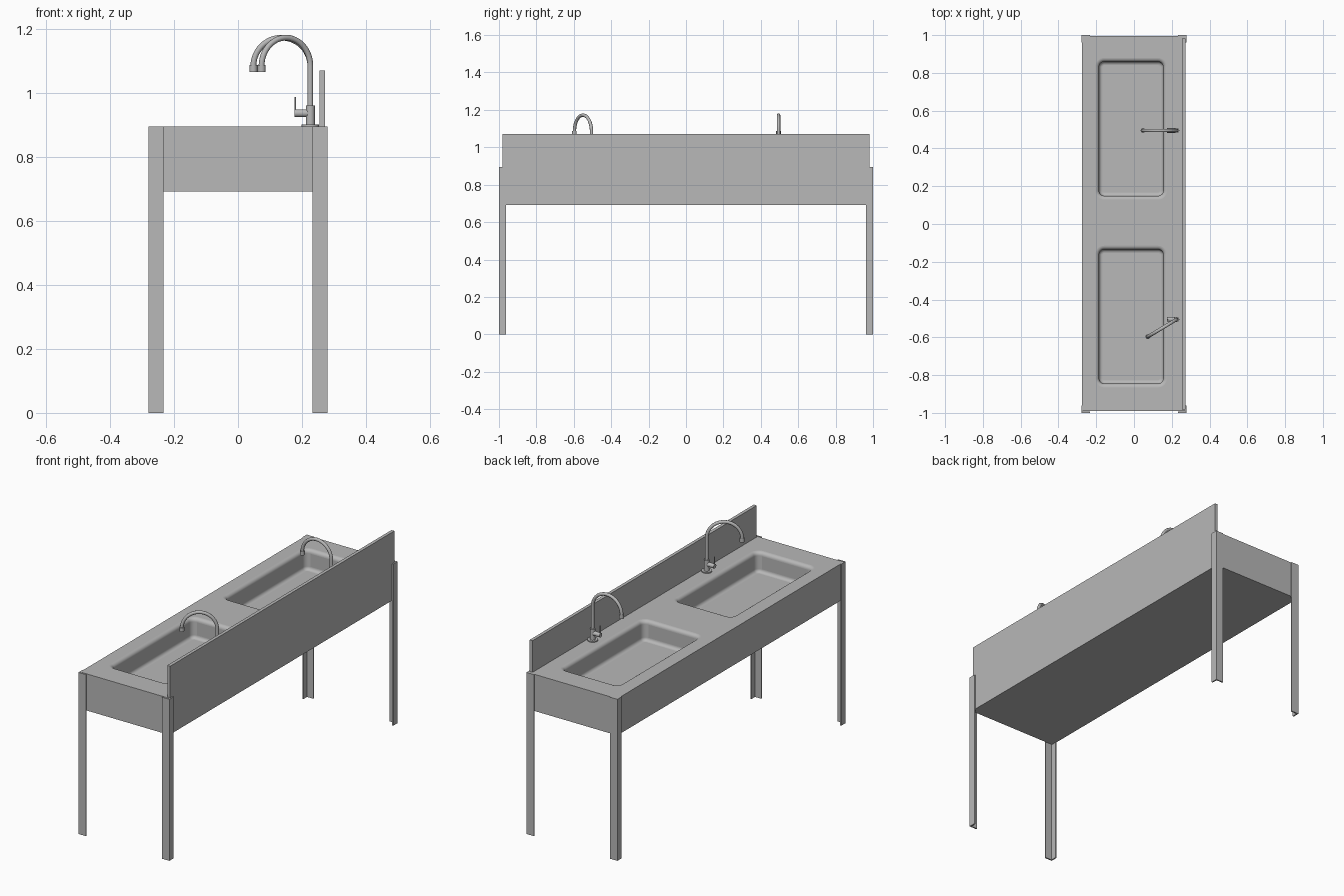
import bpy, bmesh
from math import sin, cos, pi, radians
from mathutils import Vector

cube = bpy.data.objects.get("Cube")
if cube:
    bpy.data.objects.remove(cube, do_unlink=True)

steel = bpy.data.materials.new("brushed_steel")
steel.use_nodes = True
GREY = (0.48, 0.48, 0.48, 1)
steel.diffuse_color = GREY
steel.node_tree.nodes["Principled BSDF"].inputs["Base Color"].default_value = GREY

TOP, BOTTOM = 0.895, 0.692          # counter heights
X0, X1, Y0, Y1 = -0.275, 0.272, -0.99, 0.995


def finish(name, bm, smooth=True):
    bmesh.ops.recalc_face_normals(bm, faces=bm.faces[:])
    mesh = bpy.data.meshes.new(name)
    bm.to_mesh(mesh)
    bm.free()
    mesh.materials.append(steel)
    obj = bpy.data.objects.new(name, mesh)
    bpy.context.collection.objects.link(obj)
    if smooth:
        flat = [i for i, p in enumerate(mesh.polygons) if p.area > 0.01]
        mesh.shade_smooth()
        mesh.set_sharp_from_angle(angle=radians(35))
        for i in flat:
            mesh.polygons[i].use_smooth = False
    return obj


def prism(name, points, z0, z1):
    bm = bmesh.new()
    face = bm.faces.new([bm.verts.new((x, y, z0)) for x, y in points])
    top = bmesh.ops.extrude_face_region(bm, geom=[face])["geom"]
    bmesh.ops.translate(bm, vec=(0, 0, z1 - z0),
                        verts=[v for v in top if isinstance(v, bmesh.types.BMVert)])
    return finish(name, bm, False)


def rod(name, start, end, radius, sides=24):
    a, b = Vector(start), Vector(end)
    bm = bmesh.new()
    bmesh.ops.create_cone(bm, cap_ends=True, segments=sides, radius1=radius,
                          radius2=radius, depth=(b - a).length)
    turn = (b - a).to_track_quat('Z', 'Y').to_matrix()
    bmesh.ops.rotate(bm, matrix=turn, verts=bm.verts)
    bmesh.ops.translate(bm, vec=(a + b) / 2, verts=bm.verts)
    return finish(name, bm)


def ring(bm, cx, cy, hx, hy, r, grow, z):
    """Rounded rectangle of verts, offset outward by grow."""
    verts = []
    for k, (sx, sy) in enumerate([(1, 1), (-1, 1), (-1, -1), (1, -1)]):
        for i in range(9):
            a = (k + i / 8) * pi / 2
            verts.append(bm.verts.new((cx + sx * (hx - r) + (r + grow) * cos(a),
                                       cy + sy * (hy - r) + (r + grow) * sin(a), z)))
    return verts


def loop_edges(bm, verts):
    return [bm.edges.new((verts[i - 1], verts[i])) for i in range(len(verts))]


def bridge(bm, a, b):
    for i in range(len(a)):
        bm.faces.new((a[i - 1], a[i], b[i], b[i - 1]))


# Counter body with two sunken basins
ROLL, FILLET, DEPTH = 0.02, 0.018, 0.11
steps = [i * pi / 12 for i in range(7)]
profile = [(ROLL * (1 - sin(a)), ROLL * (1 - cos(a))) for a in steps]
profile += [(-FILLET * (1 - cos(a)), DEPTH - FILLET * (1 - sin(a))) for a in steps]

bm = bmesh.new()
corners = [(X0, Y0), (X1, Y0), (X1, Y1), (X0, Y1)]
upper = [bm.verts.new((x, y, TOP)) for x, y in corners]
lower = [bm.verts.new((x, y, BOTTOM)) for x, y in corners]
deck_edges = loop_edges(bm, upper)
basins = []
for cy in (-0.49, 0.504):
    rings = [ring(bm, -0.015, cy, 0.17, 0.355, 0.028, g, TOP - d) for g, d in profile]
    deck_edges += loop_edges(bm, rings[0])
    basins.append(rings)
bmesh.ops.triangle_fill(bm, edges=deck_edges, use_beauty=True, normal=(0, 0, 1))
bridge(bm, upper, lower)
bm.faces.new(lower)
for rings in basins:
    for a, b in zip(rings, rings[1:]):
        bridge(bm, a, b)
    bm.faces.new(rings[-1])
body = finish("counter_body", bm)
for p in body.data.polygons:
    if abs(p.normal.z) > 0.999:
        p.use_smooth = False

# Backsplash panel
prism("backsplash", [(0.254, -0.982), (X1, -0.982), (X1, 0.981), (0.254, 0.981)], TOP, 1.07)

# Angle-section legs wrapping each corner
W, D, T = 0.046, 0.038, 0.007
for sx, side in ((-1, "right"), (1, "left")):
    for sy, end in ((-1, "front"), (1, "back")):
        shape = [(0, 0), (W, 0), (W, T), (T, T), (T, D), (0, D)]
        prism(f"{end}_{side}_leg",
              [(sx * (0.279 - x), sy * (1 - y)) for x, y in shape], 0, TOP)


# Gooseneck taps with a side lever
def tap(label, y, swing):
    x, z_arc, r = 0.226, 1.083, 0.089
    dx, dy = -cos(swing), -sin(swing)
    rod(label + "_tap_flange", (x, y, TOP), (x, y, TOP + 0.006), 0.027)
    rod(label + "_tap_body", (x, y, TOP), (x, y, 0.96), 0.014)
    rod(label + "_tap_valve", (x, y, 0.936), (0.176, y, 0.936), 0.012)
    rod(label + "_tap_lever", (0.179, y, 0.936), (0.179, y, 0.987), 0.003, 10)

    path = [(0, 0.95)] + [(r - r * cos(a), z_arc + r * sin(a))
                          for a in [i * pi / 24 for i in range(25)]] + [(2 * r, 1.07)]
    curve = bpy.data.curves.new(label + "_tap_spout", 'CURVE')
    curve.dimensions = '3D'
    curve.bevel_depth = 0.009
    curve.bevel_resolution = 4
    curve.use_fill_caps = True
    spline = curve.splines.new('POLY')
    spline.points.add(len(path) - 1)
    for point, (d, z) in zip(spline.points, path):
        point.co = (x + dx * d, y + dy * d, z, 1)
    curve.materials.append(steel)
    spout = bpy.data.objects.new(label + "_tap_spout", curve)
    bpy.context.collection.objects.link(spout)

    tip = (x + dx * 2 * r, y + dy * 2 * r)
    rod(label + "_tap_nozzle", (*tip, 1.065), (*tip, 1.087), 0.0125)


tap("front", -0.505, radians(31))
tap("back", 0.495, 0)
